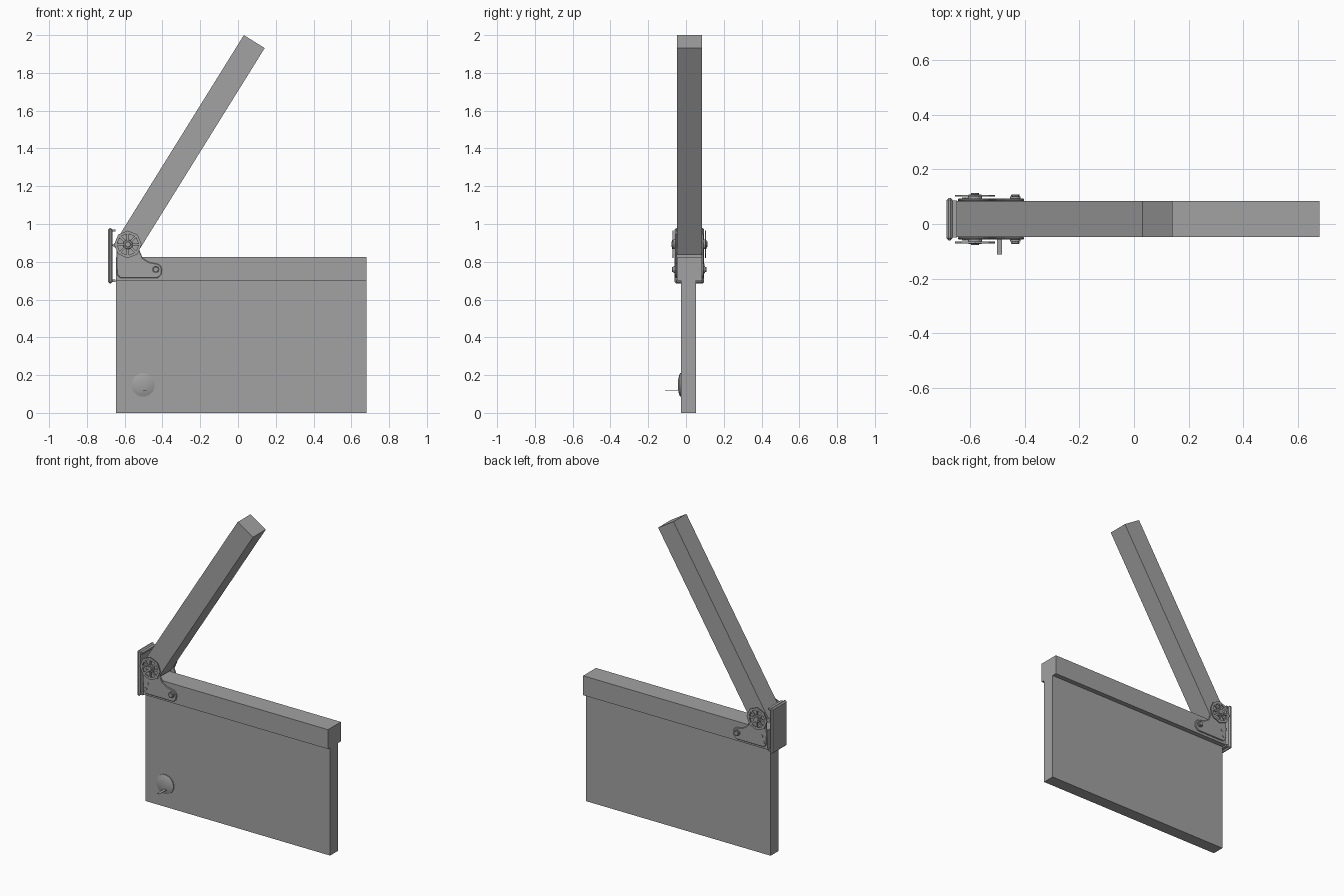
import bpy, bmesh, math
from mathutils import Vector

if "Cube" in bpy.data.objects:
    bpy.data.objects.remove(bpy.data.objects["Cube"])

grey = bpy.data.materials.new("plain grey")
grey.use_nodes = True
colour = (0.36, 0.36, 0.36, 1)
grey.diffuse_color = colour
grey.node_tree.nodes["Principled BSDF"].inputs["Base Color"].default_value = colour

MID = 0.018                       # centre of the thickness
HINGE = Vector((-0.583, 0.892))   # pivot in x, z


def finish(name, bm):
    bmesh.ops.recalc_face_normals(bm, faces=bm.faces)
    mesh = bpy.data.meshes.new(name)
    bm.to_mesh(mesh)
    bm.free()
    mesh.materials.append(grey)
    ob = bpy.data.objects.new(name, mesh)
    bpy.context.collection.objects.link(ob)
    return ob


def add_prism(bm, points, y0, y1):
    """Extrude an x, z outline from y0 to y1."""
    face = bm.faces.new([bm.verts.new((x, y0, z)) for x, z in points])
    out = bmesh.ops.extrude_face_region(bm, geom=[face])
    verts = [g for g in out["geom"] if isinstance(g, bmesh.types.BMVert)]
    bmesh.ops.translate(bm, verts=verts, vec=(0, y1 - y0, 0))


def prism(name, points, y0, y1, bevel=0):
    bm = bmesh.new()
    add_prism(bm, points, y0, y1)
    ob = finish(name, bm)
    if bevel:
        mod = ob.modifiers.new("soft edge", "BEVEL")
        mod.width = bevel
        mod.segments = 1
    return ob


def rect(x0, x1, z0, z1):
    return [(x0, z0), (x1, z0), (x1, z1), (x0, z1)]


def ring(centre, radius, sides, start=0.0, sweep=math.tau):
    steps = sides if sweep == math.tau else sides - 1
    return [(centre[0] + radius * math.cos(start + sweep * i / steps),
             centre[1] + radius * math.sin(start + sweep * i / steps))
            for i in range(sides)]


# Writing board, thicker lower clap stick
prism("board", rect(-0.645, 0.68, 0, 0.70), -0.026, 0.053)
prism("lower_stick", rect(-0.645, 0.68, 0.70, 0.826), -0.048, 0.084)

# Raised clap stick, square cut at both ends
along = Vector((0.528, 0.849)).normalized()
across = Vector((along.y, -along.x)) * 0.13
tip = Vector((0.031, 2.0))
heel = tip - along * 1.29
prism("upper_stick", [heel, heel + across, tip + across, tip], -0.048, 0.084)

# Side bracket outline: foot with rounded toe, sweeping up round the hinge
toe = ring((-0.437, 0.757), 0.034, 5, 0, math.pi / 2)
lobe = ring(HINGE, 0.058, 9, -0.3, math.pi + 0.3)
outline = ([(-0.64, 0.732), (-0.622, 0.714), (-0.425, 0.714), (-0.406, 0.732)]
           + toe + [(-0.472, 0.798), (-0.505, 0.82)] + lobe + [(-0.645, 0.80)])

for side, label in ((-1, "front"), (1, "back")):
    def y(offset):
        return MID + side * offset

    prism(label + "_bracket", outline, y(0.065), y(0.075), 0.003)

    # Spoked octagonal hinge wheel
    bm = bmesh.new()
    outer, inner = ring(HINGE, 0.073, 8), ring(HINGE, 0.058, 8)
    for i in range(8):
        j = (i + 1) % 8
        add_prism(bm, [outer[i], outer[j], inner[j], inner[i]], y(0.083), y(0.089))
        a = Vector(inner[i]) - HINGE
        d = a.normalized()
        n = Vector((-d.y, d.x)) * 0.006
        quad = [HINGE + d * 0.015 - n, HINGE + a * 1.05 - n,
                HINGE + a * 1.05 + n, HINGE + d * 0.015 + n]
        add_prism(bm, quad, y(0.083), y(0.089))
    bmesh.ops.remove_doubles(bm, verts=bm.verts, dist=0.0001)
    finish(label + "_hinge_wheel", bm)
    prism(label + "_hinge_hub", ring(HINGE, 0.026, 12), y(0.07), y(0.091), 0.003)
    prism(label + "_hinge_pin", ring(HINGE, 0.016, 8), y(0.088), y(0.095), 0.002)

    # Toe bolt with washer, two small screws
    toe_bolt = (-0.435, 0.759)
    prism(label + "_bolt_washer", ring(toe_bolt, 0.019, 12), y(0.074), y(0.083))
    prism(label + "_bolt_head", ring(toe_bolt, 0.016, 6), y(0.082), y(0.091), 0.002)
    for k, spot in enumerate(((-0.61, 0.783), (-0.622, 0.746))):
        prism(f"{label}_screw_{k + 1}", ring(spot, 0.009, 8), y(0.074), y(0.079))

# End plate with turned lips and a small stop behind the hinge
prism("end_plate", rect(-0.687, -0.665, 0.685, 0.979), -0.06, 0.096, 0.008)
for name, z in (("top_lip", 0.96), ("bottom_lip", 0.694)):
    prism(name, rect(-0.67, -0.648, z, z + 0.011), -0.05, 0.086)
prism("hinge_stop", [(-0.668, 0.887), (-0.63, 0.862), (-0.63, 0.912)], -0.035, 0.071)

# Domed round magnet on the board with a thin pin
knob = (-0.503, 0.148)
bm = bmesh.new()
profile = ((0.062, -0.025), (0.062, -0.032), (0.045, -0.038), (0.022, -0.042))
loops = [[bm.verts.new((x, depth, z)) for x, z in ring(knob, r, 32)]
         for r, depth in profile]
for a, b in zip(loops, loops[1:]):
    for i in range(32):
        j = (i + 1) % 32
        bm.faces.new((a[i], a[j], b[j], b[i]))
bm.faces.new(loops[0])
bm.faces.new(loops[-1])
magnet = finish("magnet", bm)
bpy.context.view_layer.objects.active = magnet
magnet.select_set(True)
bpy.ops.object.shade_smooth_by_angle(angle=math.radians(30))
prism("magnet_pin", rect(-0.502, -0.484, 0.119, 0.122), -0.112, -0.03)
